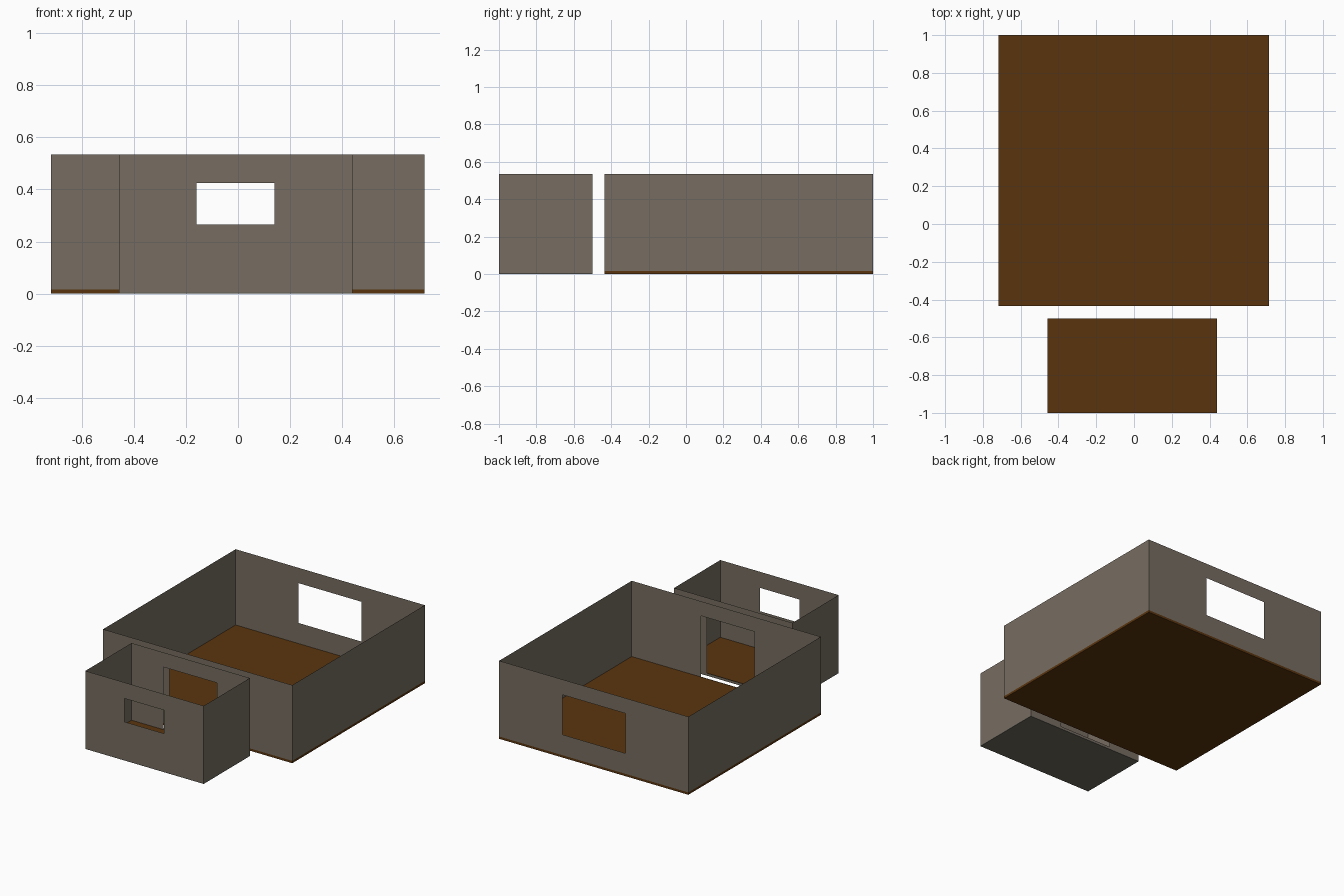
import bpy, bmesh

if "Cube" in bpy.data.objects:
    bpy.data.objects.remove(bpy.data.objects["Cube"])


def srgb(r, g, b):
    def lin(c):
        c /= 255
        return c / 12.92 if c <= 0.04045 else ((c + 0.055) / 1.055) ** 2.4
    return (lin(r), lin(g), lin(b), 1)


def material(name, rgb):
    m = bpy.data.materials.new(name)
    m.diffuse_color = srgb(*rgb)
    m.use_nodes = True
    m.node_tree.nodes["Principled BSDF"].inputs["Base Color"].default_value = m.diffuse_color
    return m


WALL = material("wall_taupe", (119, 109, 97))
WOOD = material("floor_brown", (90, 53, 14))
BASE = material("underside_grey", (106, 103, 92))
TOP = 0.535


def finish(bm, name, mats):
    me = bpy.data.meshes.new(name)
    bm.to_mesh(me)
    bm.free()
    for m in mats:
        me.materials.append(m)
    ob = bpy.data.objects.new(name, me)
    bpy.context.collection.objects.link(ob)
    return ob


def wall(name, a, b, z0, hole=None, outward=True):
    """Thin wall from a to b (x, y); hole = (x0, x1, z0, z1) for walls along x."""
    bm = bmesh.new()
    length = b[0] - a[0]
    ts, zs = [0, 1], [z0, TOP]
    if hole:
        cut = sorted((h - a[0]) / length for h in hole[:2])
        ts = [0, *cut, 1]
        zs = [z0, hole[2], hole[3], TOP]
    grid = [[bm.verts.new((a[0] + t * length, a[1] + t * (b[1] - a[1]), z))
             for t in ts] for z in zs]
    for i in range(len(zs) - 1):
        for j in range(len(ts) - 1):
            if hole and i == 1 and j == 1:
                continue
            bm.faces.new((grid[i][j], grid[i][j + 1],
                          grid[i + 1][j + 1], grid[i + 1][j]))
    return finish(bm, name, [WALL])


def floor(name, x0, x1, y0, y1, h, under):
    bm = bmesh.new()
    bmesh.ops.create_cube(bm, size=1)
    for v in bm.verts:
        v.co = (x0 if v.co.x < 0 else x1, y0 if v.co.y < 0 else y1,
                0 if v.co.z < 0 else h)
    bm.normal_update()
    for f in bm.faces:
        f.material_index = 0 if f.normal.z > 0.5 else 1
    return finish(bm, name, [WOOD, under])


def room(name, x0, x1, y0, y1, h, under, front, back):
    floor(name + "_floor", x0, x1, y0, y1, h, under)
    # walls run counter-clockwise so they face outward
    wall(name + "_front_wall", (x0, y0), (x1, y0), h, front)
    wall(name + "_right_wall", (x1, y0), (x1, y1), h)
    wall(name + "_back_wall", (x1, y1), (x0, y1), h, back)
    wall(name + "_left_wall", (x0, y1), (x0, y0), h)


# large room: doorway in front, wide window behind
room("large_room", -0.718, 0.716, -0.435, 1.0, 0.016, WOOD,
     (-0.215, 0.19, 0.018, 0.435), (-0.243, 0.237, 0.157, 0.43))
# small room: little window in front, doorway behind
room("small_room", -0.457, 0.44, -1.0, -0.5, 0.006, BASE,
     (-0.16, 0.14, 0.265, 0.425), (-0.215, 0.19, 0.018, 0.435))
